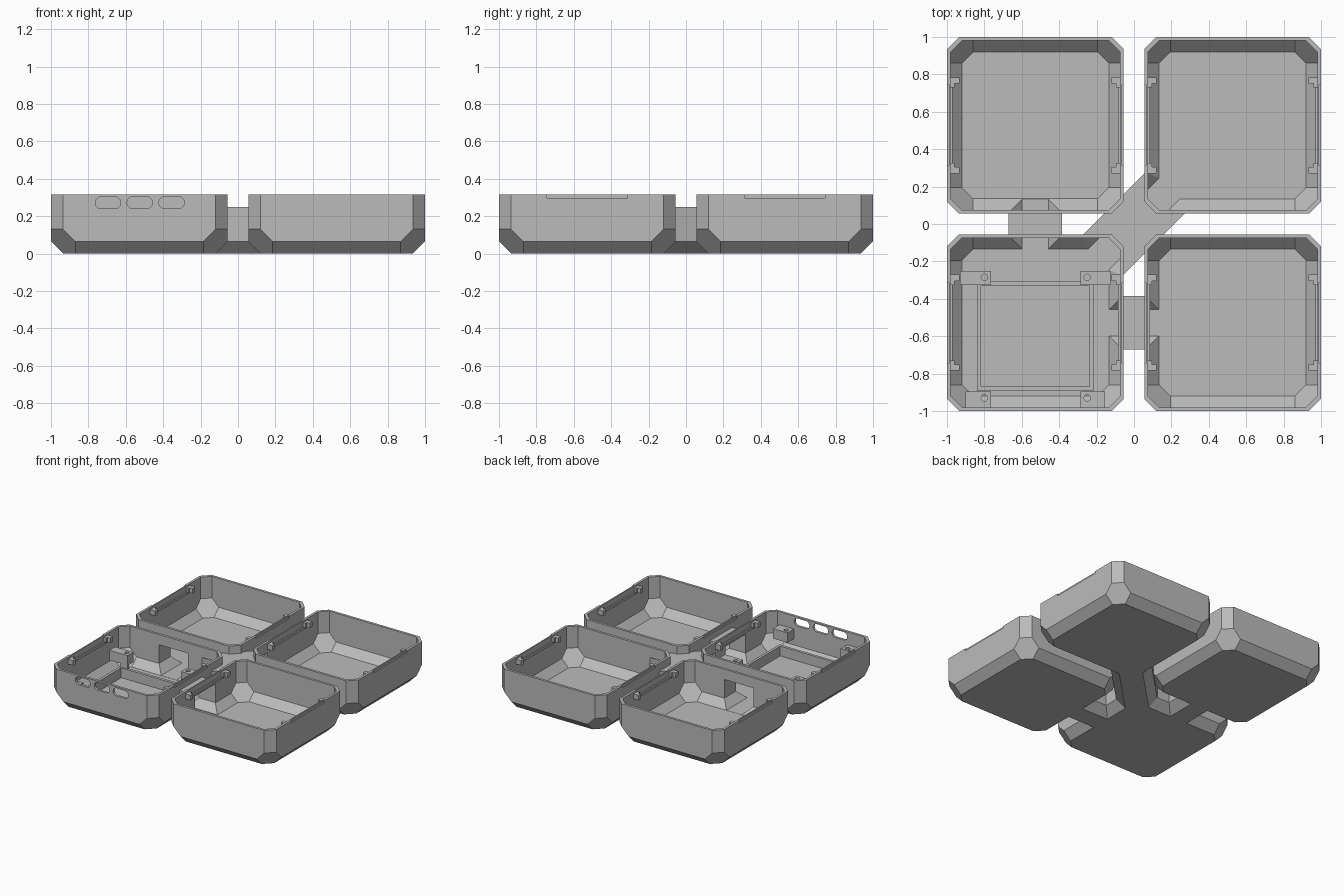
import bpy, bmesh, math
from mathutils import Matrix, Vector

cube = bpy.data.objects.get("Cube")
if cube:
    bpy.data.objects.remove(cube, do_unlink=True)

grey = bpy.data.materials.new("plain_grey")
grey.use_nodes = True
colour = (0.5, 0.5, 0.5, 1)
grey.diffuse_color = colour
grey.node_tree.nodes["Principled BSDF"].inputs["Base Color"].default_value = colour

MID = 0.5275     # tray centre offset
HALF = 0.4725    # tray half width
TOP = 0.315
WALL = 0.02


def finish(name, bm):
    bmesh.ops.dissolve_limit(bm, angle_limit=0.01, verts=bm.verts, edges=bm.edges)
    bmesh.ops.recalc_face_normals(bm, faces=bm.faces)
    mesh = bpy.data.meshes.new(name)
    bm.to_mesh(mesh)
    bm.free()
    mesh.materials.append(grey)
    obj = bpy.data.objects.new(name, mesh)
    bpy.context.scene.collection.objects.link(obj)
    return obj


def hull(name, points, matrix=Matrix()):
    bm = bmesh.new()
    for p in points:
        bm.verts.new(matrix @ Vector(p))
    bmesh.ops.convex_hull(bm, input=bm.verts)
    return finish(name, bm)


def box(name, x0, x1, y0, y1, z0, z1):
    return hull(name, [(x, y, z) for x in (x0, x1) for y in (y0, y1) for z in (z0, z1)])


def chamfered_tub(name, cx, cy, h, c, z0, z1):
    """Square block with chamfered sides, base edges and base corners."""
    pts = []
    for sx in (-1, 1):
        for sy in (-1, 1):
            for a, b, z in ((c, 0, z1), (c, 0, z0 + 2 * c),
                            (2 * c, 0, z0 + c), (2 * c, c, z0)):
                pts.append((cx + sx * (h - a), cy + sy * (h - b), z))
                pts.append((cx + sx * (h - b), cy + sy * (h - a), z))
    return hull(name, pts)


def duct(name, centre, angle, length, w, c, z0, z1):
    """Straight duct with chamfered lower edges."""
    pts = [(s * x, y, z) for s in (-1, 1) for y in (-length, length)
           for x, z in ((w, z1), (w, z0 + c), (w - c, z0))]
    place = Matrix.Translation((*centre, 0)) @ Matrix.Rotation(angle, 4, 'Z')
    return hull(name, pts, place)


def cylinder(name, centre, radius, depth, axis='Z', segments=24):
    bm = bmesh.new()
    turn = Matrix.Rotation(math.pi / 2, 4, 'X') if axis == 'Y' else Matrix()
    bmesh.ops.create_cone(bm, cap_ends=True, segments=segments, radius1=radius,
                          radius2=radius, depth=depth,
                          matrix=Matrix.Translation(centre) @ turn)
    return finish(name, bm)


def combine(target, other, operation):
    other.hide_render = True
    mod = target.modifiers.new(operation.lower(), 'BOOLEAN')
    mod.operation = operation
    mod.solver = 'EXACT'
    mod.object = other
    bpy.context.view_layer.objects.active = target
    bpy.ops.object.modifier_apply(modifier=mod.name)
    bpy.data.objects.remove(other, do_unlink=True)


centres = [(sx * MID, sy * MID) for sx in (-1, 1) for sy in (-1, 1)]
ducts = [((-MID, 0), 0, 0.15, 0.143),
         ((0, -MID), math.pi / 2, 0.15, 0.143),
         ((0, 0), -math.pi / 4, 0.3, 0.152)]

# Outer shells of the four trays and the three ducts
body = chamfered_tub("trays_and_ducts", *centres[0], HALF, 0.065, 0, TOP)
for c in centres[1:]:
    combine(body, chamfered_tub("shell", *c, HALF, 0.065, 0, TOP), 'UNION')
for mid, angle, length, w in ducts:
    combine(body, duct("duct", mid, angle, length, w, 0.065, 0, 0.25), 'UNION')

# Hollow interiors
for c in centres:
    combine(body, chamfered_tub("cavity", *c, HALF - WALL, 0.06, WALL, 0.5), 'DIFFERENCE')
for mid, angle, length, w in ducts:
    combine(body, duct("bore", mid, angle, length + 0.04, w - 0.013, 0.06,
                       WALL + 0.001, 0.232), 'DIFFERENCE')

# Shallow recesses along the side rims
for cx, cy in centres:
    for s in (-1, 1):
        edge = cx + s * HALF
        combine(body, box("recess", edge - 0.01, edge + 0.01, cy - 0.215,
                          cy + 0.215, 0.297, 0.4), 'DIFFERENCE')

# Three rounded port openings in the front wall
for x in (-0.695, -0.525, -0.355):
    pts = []
    for i in range(24):
        a = math.tau * (i + 0.5) / 24
        shift = math.copysign(0.036, math.cos(a))
        for y in (-1.1, -0.95):
            pts.append((x + shift + 0.032 * math.cos(a), y, 0.272 + 0.032 * math.sin(a)))
    combine(body, hull("port", pts), 'DIFFERENCE')

# Lid catches inside the side walls
for cx, cy in centres:
    for s in (-1, 1):
        inner = cx + s * (HALF - WALL + 0.004)
        for t in (-1, 1):
            y = cy + t * 0.24
            box("lid_catch", inner, inner - s * 0.05, y - 0.017, y + 0.017, 0.26, 0.3)
            y = cy + t * 0.222
            box("lid_catch_foot", inner, inner - s * 0.024, y - 0.02, y + 0.02, 0.26, 0.3)
        box("lid_rail", inner, inner - s * 0.014, cy - 0.23, cy + 0.23, 0.25, 0.27)

# Board mounting lugs with screw holes
for x, wall_x, inner_x in ((-0.8, -0.93, -0.765), (-0.25, -0.125, -0.285)):
    back = box("back_lug", wall_x, inner_x, -0.325, -0.25, 0.13, 0.21)
    combine(back, cylinder("hole", (x, -0.285, 0.2), 0.017, 0.3), 'DIFFERENCE')
    side = -0.9 if x < -0.5 else -0.155
    front = box("front_lug", side, inner_x, -0.985, -0.895, 0.13, 0.21)
    combine(front, cylinder("hole", (x, -0.93, 0.2), 0.017, 0.3), 'DIFFERENCE')
    box("back_lug_post", x - 0.035, x + 0.035, -0.325, -0.305, 0.015, 0.14)

# Low cradle around the board
box("cradle_left", -0.84, -0.818, -0.88, -0.31, 0.015, 0.1)
box("cradle_right", -0.238, -0.216, -0.88, -0.31, 0.015, 0.1)
box("cradle_back", -0.84, -0.216, -0.332, -0.308, 0.015, 0.1)
box("cradle_front", -0.84, -0.216, -0.892, -0.87, 0.015, 0.1)
